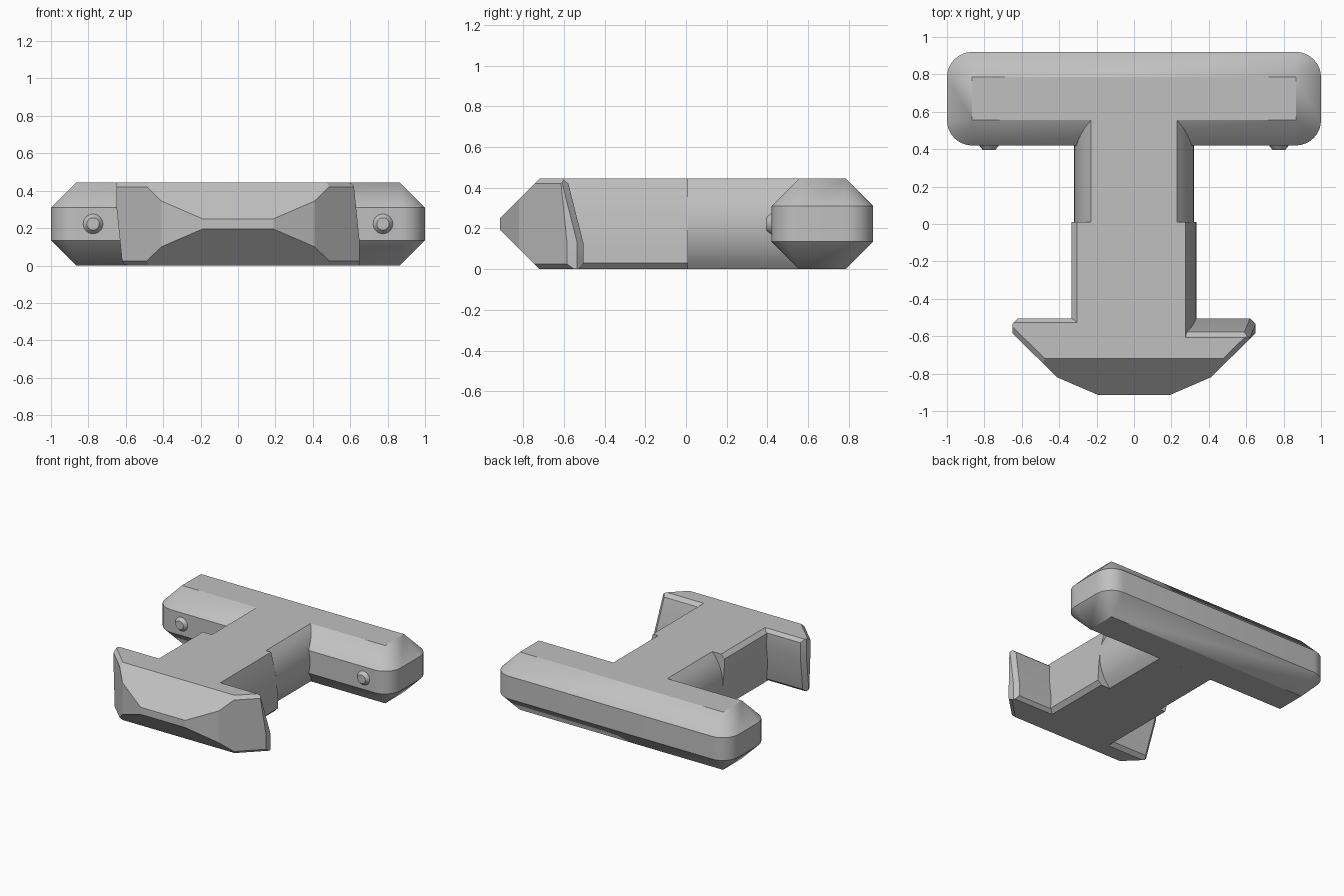
import bpy, bmesh
from math import sin, cos, pi, radians, sqrt
from mathutils import Vector, Matrix

H = 0.445            # overall height
MID = H / 2

cube = bpy.data.objects.get("Cube")
if cube:
    bpy.data.objects.remove(cube, do_unlink=True)

grey = bpy.data.materials.new("plain grey")
grey.use_nodes = True
COLOUR = (0.53, 0.53, 0.53, 1)
grey.diffuse_color = COLOUR
grey.node_tree.nodes["Principled BSDF"].inputs["Base Color"].default_value = COLOUR


def finish(bm, name):
    """Turn a bmesh into a named, shaded object."""
    bmesh.ops.remove_doubles(bm, verts=bm.verts, dist=1e-4)
    bmesh.ops.dissolve_limit(bm, angle_limit=radians(0.5), verts=bm.verts, edges=bm.edges)
    bmesh.ops.recalc_face_normals(bm, faces=bm.faces)
    mesh = bpy.data.meshes.new(name)
    bm.to_mesh(mesh)
    bm.free()
    mesh.materials.append(grey)
    obj = bpy.data.objects.new(name, mesh)
    bpy.context.collection.objects.link(obj)
    bpy.ops.object.select_all(action='DESELECT')
    obj.select_set(True)
    bpy.context.view_layer.objects.active = obj
    bpy.ops.object.shade_smooth_by_angle(angle=radians(18))
    return obj


def loft(rings):
    """Closed solid through rings that have equal point counts."""
    bm = bmesh.new()
    loops = [[bm.verts.new(p) for p in ring] for ring in rings]
    n = len(loops[0])
    for a, b in zip(loops, loops[1:]):
        for i in range(n):
            j = (i + 1) % n
            bm.faces.new((a[i], a[j], b[j], b[i]))
    bm.faces.new(loops[0][::-1])
    bm.faces.new(loops[-1])
    return bm


def along_y(profile, y0, y1):
    return loft([[(x, y, z) for x, z in profile] for y in (y0, y1)])


def cut(bm, a, b, c, inside):
    """Slice a convex solid by the plane a-b-c, keeping the side of inside."""
    a, b, c, inside = map(Vector, (a, b, c, inside))
    no = (b - a).cross(c - a)
    if no.dot(inside - a) > 0:
        no.negate()
    bmesh.ops.bisect_plane(bm, geom=bm.verts[:] + bm.edges[:] + bm.faces[:],
                           dist=1e-5, plane_co=a, plane_no=no, clear_outer=True)
    bmesh.ops.holes_fill(bm, edges=[e for e in bm.edges if e.is_boundary], sides=0)


# Crossbar: rounded plan, chamfered to sharp-cornered flat top and bottom
R = 0.135
SEG = 8


def bar_ring(z, r):
    pts = []
    for k, (sx, sy) in enumerate(((1, 1), (-1, 1), (-1, -1), (1, -1))):
        for i in range(SEG + 1):
            t = (k + i / SEG) * pi / 2
            pts.append((sx * (1 - R) + r * cos(t), 0.67 + sy * (0.25 - R) + r * sin(t), z))
    return pts


finish(loft([bar_ring(0, 0), bar_ring(R, R), bar_ring(H - R, R), bar_ring(H, 0)]), "crossbar")

# Neck: round bar with flat top and bottom
right = []
for i in range(13):
    z = H * i / 12
    right.append((sqrt(0.32 ** 2 - (z - MID) ** 2), z))
finish(along_y(right + [(-x, z) for x, z in reversed(right)], 0.01, 0.555), "neck")

# Shank: one chamfered edge and one bowed side, repeated by a half turn
side = [(0.305, 0)]
for i in range(9):
    t = i / 8
    side.append((0.335 - 0.06 * t * t, 0.03 + (H - 0.03) * t))
finish(along_y(side + [(-x, H - z) for x, z in side], -0.62, 0.01), "shank")

# Hooked head: one half cut from a plan outline, the other by a half turn
plan = [(0, -0.915), (0.19, -0.915), (0.41, -0.82), (0.65, -0.585), (0.65, -0.505), (0, -0.505)]
bm = loft([[(x, y, z) for x, y in plan] for z in (0, H)])
core = (0.1, -0.65, MID)
for z, s in ((0, 1), (H, -1)):
    # sloped nose, and small chamfer along the diagonal edge
    cut(bm, (0, -0.72, z), (1, -0.72, z), (0, -0.915, z + s * 0.195), core)
    cut(bm, (0.41, -0.82, z + s * 0.025), (0.65, -0.585, z + s * 0.025),
        (0.392, -0.802, z), core)
# leaning back face and tip, with the corner between them trimmed
BEND, TOP = 0.13, 0.42
cut(bm, (0, -0.505, BEND), (1, -0.505, BEND), (0, -0.578, TOP), core)
cut(bm, (0.65, 0, BEND), (0.65, -1, BEND), (0.62, 0, TOP), core)
cut(bm, (0.62, -0.505, BEND), (0.65, -0.535, BEND), (0.62, -0.505, 0), core)
cut(bm, (0.62, -0.505, BEND), (0.65, -0.535, BEND), (0.59, -0.578, TOP), core)
# back edge chamfers
cut(bm, (0, -0.578, TOP), (1, -0.578, TOP), (0, -0.608, H), core)
cut(bm, (0, -0.505, 0.025), (1, -0.505, 0.025), (0, -0.527, 0), core)
seam = [f for f in bm.faces if all(abs(v.co.x) < 1e-4 for v in f.verts)]
bmesh.ops.delete(bm, geom=seam, context='FACES')
twin = bmesh.ops.duplicate(bm, geom=bm.verts[:] + bm.edges[:] + bm.faces[:])
bmesh.ops.rotate(bm, verts=[g for g in twin["geom"] if isinstance(g, bmesh.types.BMVert)],
                 cent=(0, 0, MID), matrix=Matrix.Rotation(pi, 3, 'Y'))
finish(bm, "hooked_head")

# Small tapered pins on the front of the crossbar
for name, x in (("left_pin", 0.775), ("right_pin", -0.775)):
    bm = bmesh.new()
    bmesh.ops.create_cone(bm, cap_ends=True, segments=24, radius1=0.057, radius2=0.033, depth=0.03,
                          matrix=Matrix.Translation((x, 0.41, MID)) @ Matrix.Rotation(pi / 2, 4, 'X'))
    finish(bm, name)
